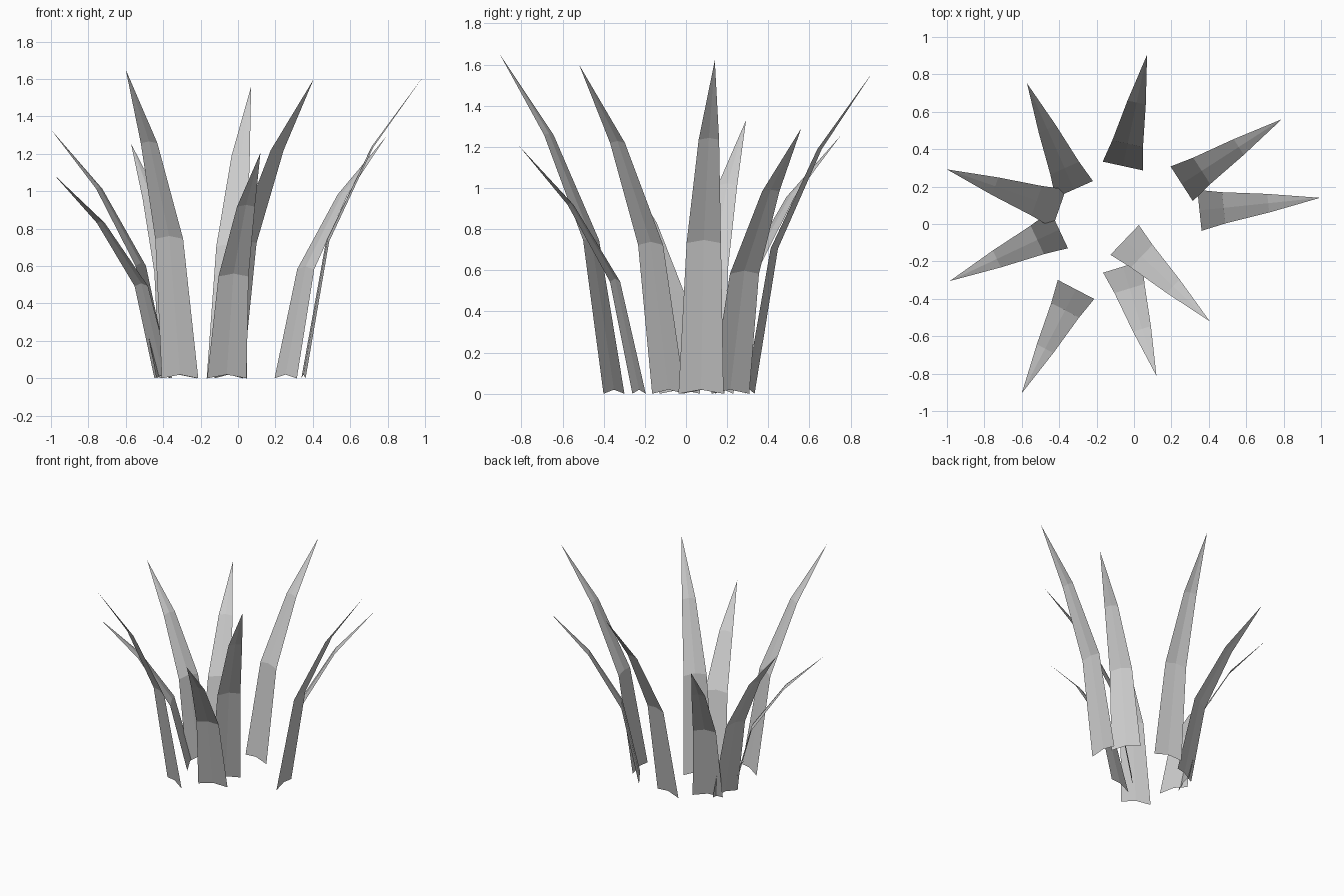
import bpy
from mathutils import Vector

if "Cube" in bpy.data.objects:
    bpy.data.objects.remove(bpy.data.objects["Cube"])

grey = bpy.data.materials.new("light_grey")
grey.diffuse_color = (0.6, 0.6, 0.6, 1)
grey.use_nodes = True
grey.node_tree.nodes["Principled BSDF"].inputs["Base Color"].default_value = grey.diffuse_color

# Shared blade profile: (reach fraction, height fraction, width)
ROWS = [(0.0, 0.0, 0.22), (0.2, 0.452, 0.168), (0.57, 0.762, 0.10)]
FOLD = 0.09  # ridge rise relative to width

# Each blade: base centre x, y, then tip x, y, z
BLADES = [
    (-0.06, 0.31, 0.07, 0.905, 1.56),
    (0.255, 0.215, 0.79, 0.56, 1.29),
    (0.35, 0.073, 0.995, 0.14, 1.62),
    (-0.05, -0.085, 0.405, -0.52, 1.60),
    (-0.06, -0.228, 0.12, -0.812, 1.205),
    (-0.31, -0.35, -0.60, -0.905, 1.65),
    (-0.40, -0.03, -0.985, -0.305, 1.09),
    (-0.40, 0.082, -1.0, 0.292, 1.33),
    (-0.32, 0.185, -0.572, 0.752, 1.255),
]


def make_blade(name, bx, by, tx, ty, tz):
    base = Vector((bx, by, 0))
    run = Vector((tx - bx, ty - by, 0))
    side = Vector((run.y, -run.x, 0)).normalized()
    verts = []
    # Three points across each row, with the middle one raised into a ridge
    for reach, height, width in ROWS:
        mid = base + run * reach + Vector((0, 0, tz * height))
        verts += [mid - side * width / 2,
                  mid + Vector((0, 0, FOLD * width)),
                  mid + side * width / 2]
    verts.append(Vector((tx, ty, tz)))
    faces = []
    for r in (0, 3):
        for c in (0, 1):
            a = r + c
            faces.append((a, a + 1, a + 4, a + 3))
    faces += [(6, 7, 9), (7, 8, 9)]  # pointed tip
    mesh = bpy.data.meshes.new(name)
    mesh.from_pydata(verts, [], faces)
    mesh.materials.append(grey)
    obj = bpy.data.objects.new(name, mesh)
    bpy.context.collection.objects.link(obj)


# Ring of grass blades leaning outwards
for i, blade in enumerate(BLADES, 1):
    make_blade(f"grass_blade_{i}", *blade)
